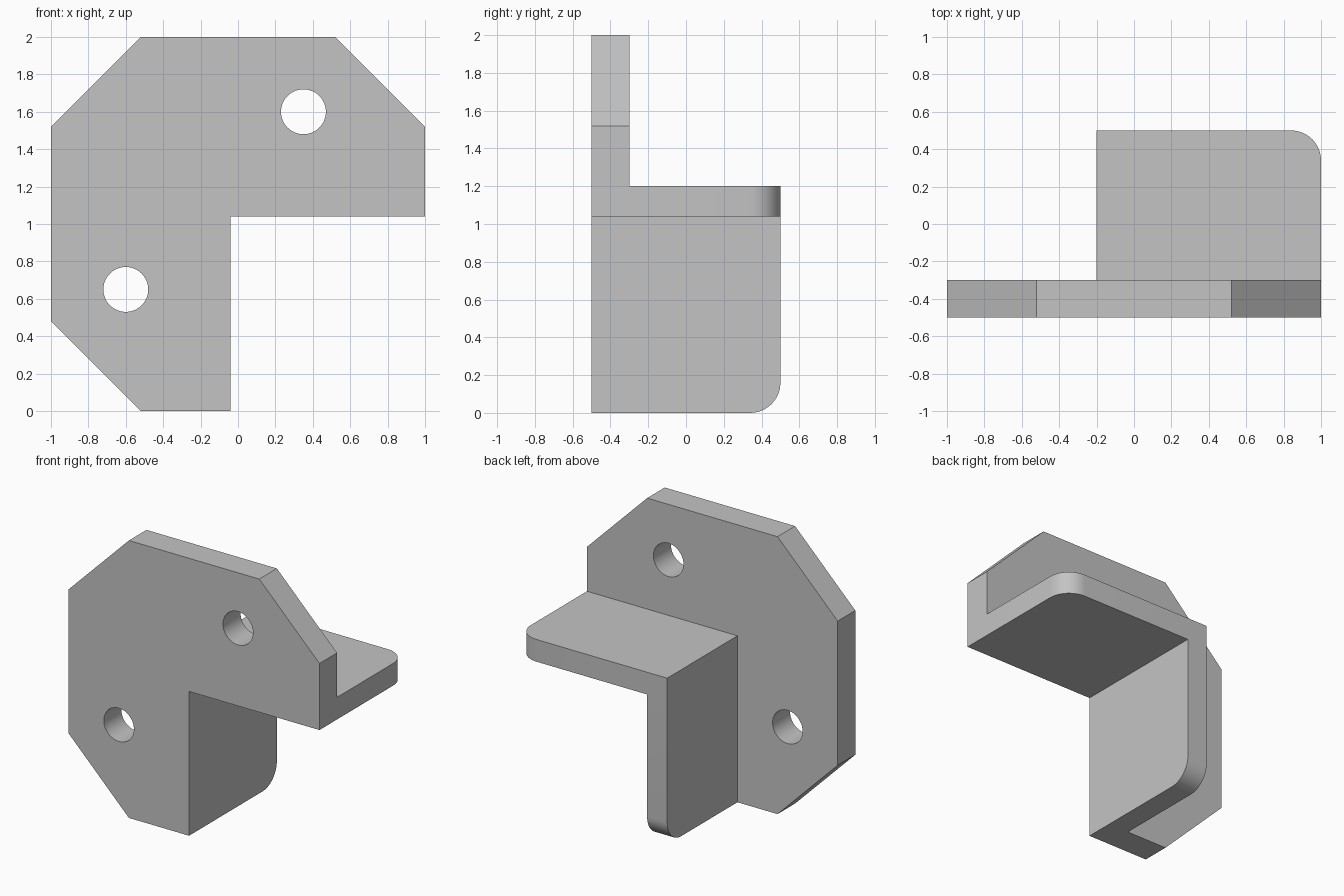
import bpy
import bmesh
import math
from mathutils import Vector

cube = bpy.data.objects.get("Cube")
if cube:
    bpy.data.objects.remove(cube, do_unlink=True)

grey = bpy.data.materials.new("plain_grey")
grey.use_nodes = True
grey.diffuse_color = (0.55, 0.55, 0.55, 1)
grey.node_tree.nodes["Principled BSDF"].inputs["Base Color"].default_value = grey.diffuse_color

WALL = 0.16        # flange thickness
CORNER = 0.16      # rounded corner radius
INNER = -0.04      # x of the upright flange's inner face
SHELF = 1.04       # z of the shelf flange's underside


def prism(name, outline, direction):
    """Extrude a closed outline of 3D points along a direction."""
    bm = bmesh.new()
    face = bm.faces.new([bm.verts.new(p) for p in outline])
    grown = bmesh.ops.extrude_face_region(bm, geom=[face])["geom"]
    bmesh.ops.translate(bm, vec=Vector(direction),
                        verts=[g for g in grown if isinstance(g, bmesh.types.BMVert)])
    bmesh.ops.recalc_face_normals(bm, faces=bm.faces)
    mesh = bpy.data.meshes.new(name)
    bm.to_mesh(mesh)
    bm.free()
    mesh.materials.append(grey)
    obj = bpy.data.objects.new(name, mesh)
    bpy.context.collection.objects.link(obj)
    return obj


def arc(cx, cy, radius, start, end, steps):
    """Points on a circle arc, angles in degrees."""
    angles = [math.radians(start + (end - start) * i / steps) for i in range(steps + 1)]
    return [(cx + radius * math.cos(a), cy + radius * math.sin(a)) for a in angles]


def combine(target, other, operation):
    """Apply a boolean and remove the helper."""
    mod = target.modifiers.new(operation.lower(), "BOOLEAN")
    mod.operation = operation
    mod.solver = "EXACT"
    mod.object = other
    bpy.context.view_layer.objects.active = target
    bpy.ops.object.modifier_apply(modifier=mod.name)
    bpy.data.objects.remove(other, do_unlink=True)


# L-shaped face plate with chamfered outer corners
plate = [(-0.52, 0), (INNER, 0), (INNER, SHELF), (1, SHELF), (1, 1.52),
         (0.52, 2), (-0.52, 2), (-1, 1.52), (-1, 0.48)]
bracket = prism("corner_bracket", [(x, -0.5, z) for x, z in plate], (0, 0.2, 0))

# Flanges: each has one rounded free corner
shelf = [(INNER - WALL, -0.4), (1, -0.4)]
shelf += arc(1 - CORNER, 0.5 - CORNER, CORNER, 0, 90, 12) + [(INNER - WALL, 0.5)]
upright = [(-0.4, SHELF + WALL), (-0.4, 0)]
upright += arc(0.5 - CORNER, CORNER, CORNER, -90, 0, 12) + [(0.5, SHELF + WALL)]
combine(bracket, prism("shelf_flange", [(x, y, SHELF) for x, y in shelf], (0, 0, WALL)), "UNION")
combine(bracket, prism("upright_flange", [(INNER, y, z) for y, z in upright], (-WALL, 0, 0)), "UNION")

# Bolt holes
for cx, cz in ((-0.6, 0.65), (0.35, 1.6)):
    ring = arc(cx, cz, 0.12, 0, 360, 48)[:-1]
    combine(bracket, prism("hole_cutter", [(x, -0.7, z) for x, z in ring], (0, 0.6, 0)), "DIFFERENCE")

# Merge coplanar faces and shade the rounded walls smoothly
bm = bmesh.new()
bm.from_mesh(bracket.data)
bmesh.ops.remove_doubles(bm, verts=bm.verts, dist=0.0001)
bmesh.ops.dissolve_limit(bm, angle_limit=math.radians(1), verts=bm.verts, edges=bm.edges)
bm.to_mesh(bracket.data)
bm.free()
bpy.ops.object.select_all(action="DESELECT")
bracket.select_set(True)
bpy.context.view_layer.objects.active = bracket
bpy.ops.object.shade_smooth_by_angle(angle=math.radians(30))
